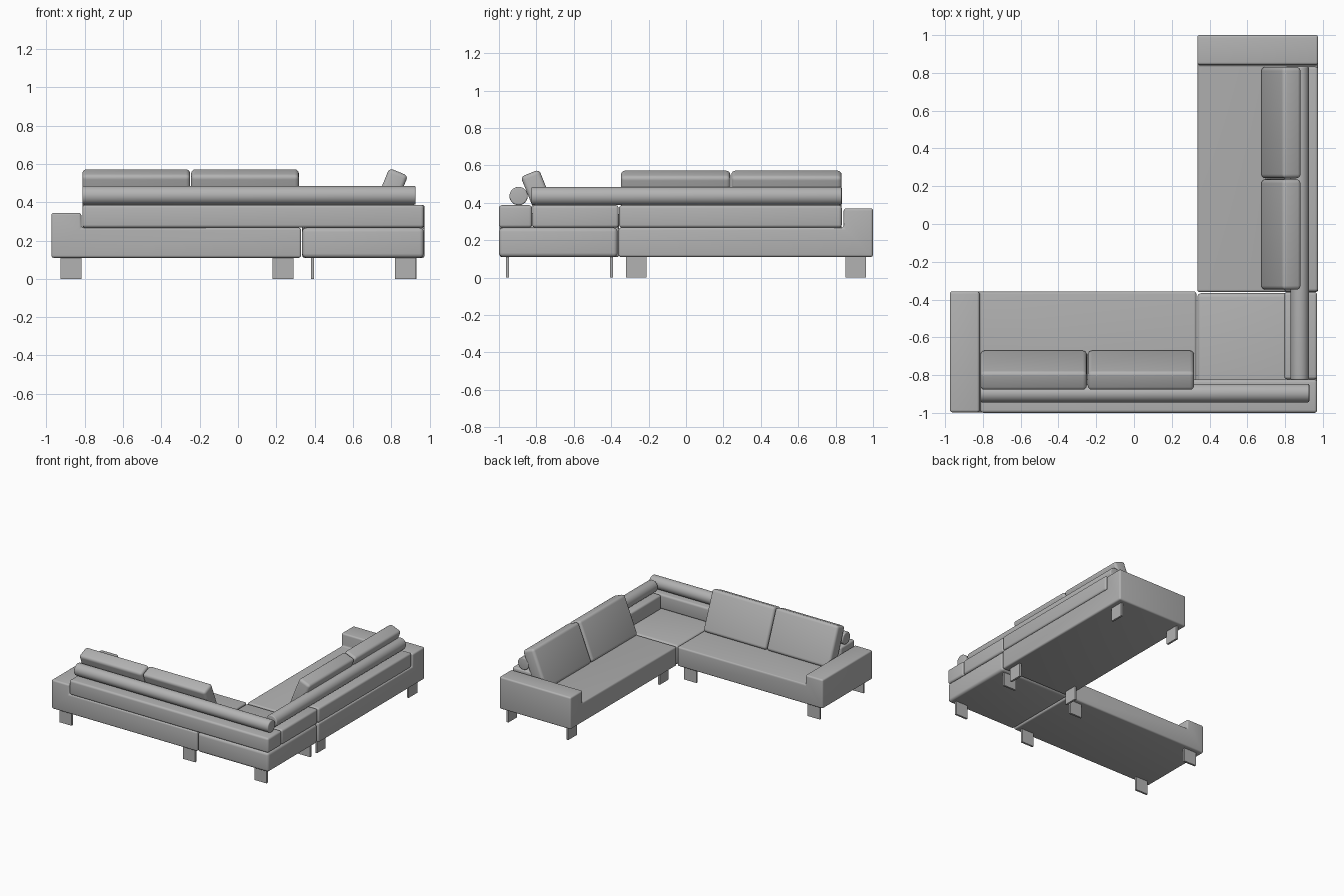
import bpy, bmesh, math
from mathutils import Matrix, Vector

if "Cube" in bpy.data.objects:
    bpy.data.objects.remove(bpy.data.objects["Cube"])

fabric = bpy.data.materials.new("grey fabric")
fabric.diffuse_color = (0.45, 0.45, 0.45, 1)
fabric.use_nodes = True
fabric.node_tree.nodes["Principled BSDF"].inputs["Base Color"].default_value = fabric.diffuse_color


def finish(name, bm, bevel=0.0, min_angle=60):
    """Round the sharp edges, then make a smooth-shaded object."""
    bmesh.ops.recalc_face_normals(bm, faces=bm.faces)
    if bevel:
        sharp = [e for e in bm.edges
                 if e.calc_face_angle(0) > math.radians(min_angle)]
        bmesh.ops.bevel(bm, geom=sharp, offset=bevel, segments=4,
                        profile=0.5, affect='EDGES', clamp_overlap=True)
    mesh = bpy.data.meshes.new(name)
    bm.to_mesh(mesh)
    bm.free()
    mesh.materials.append(fabric)
    ob = bpy.data.objects.new(name, mesh)
    bpy.context.collection.objects.link(ob)
    bpy.ops.object.select_all(action='DESELECT')
    ob.select_set(True)
    bpy.context.view_layer.objects.active = ob
    bpy.ops.object.shade_smooth_by_angle(angle=math.radians(35))
    return ob


def box(name, x, y, z, bevel=0.0, matrix=None):
    """Box from (min, max) ranges; matrix is applied afterwards."""
    bm = bmesh.new()
    size = [r[1] - r[0] for r in (x, y, z)]
    mid = Vector([(r[0] + r[1]) / 2 for r in (x, y, z)])
    bmesh.ops.create_cube(bm, size=1, matrix=Matrix.Translation(mid)
                          @ Matrix.Diagonal((*size, 1)))
    if matrix:
        bm.transform(matrix)
    return finish(name, bm, bevel)


def extrude_profile(name, points, vector, bevel):
    """Extrude a closed profile along a vector."""
    bm = bmesh.new()
    face = bm.faces.new([bm.verts.new(p) for p in points])
    geo = bmesh.ops.extrude_face_region(bm, geom=[face])["geom"]
    verts = [g for g in geo if isinstance(g, bmesh.types.BMVert)]
    bmesh.ops.translate(bm, verts=verts, vec=vector)
    return finish(name, bm, bevel)


def roll(name, start, end, radius):
    """Round bolster with softened ends."""
    a, b = Vector(start), Vector(end)
    rot = (b - a).to_track_quat('Z', 'Y').to_matrix().to_4x4()
    bm = bmesh.new()
    bmesh.ops.create_cone(bm, cap_ends=True, segments=32, radius1=radius,
                          radius2=radius, depth=(b - a).length,
                          matrix=Matrix.Translation((a + b) / 2) @ rot)
    return finish(name, bm, 0.008)


def l_profile(outer, arm, inner, arm_top):
    """Seat base with a raised arm at the outer end: (along, z) pairs."""
    return [(outer, 0.11), (inner, 0.11), (inner, 0.267),
            (arm, 0.267), (arm, arm_top), (outer, arm_top)]


# Seat bases, each in one piece with its arm, and the corner seat
extrude_profile("left_base_with_arm",
                [(u, -0.997, z) for u, z in l_profile(-0.975, -0.818, 0.33, 0.345)],
                (0, 0.64, 0), 0.013)
extrude_profile("right_base_with_arm",
                [(0.335, u, z) for u, z in l_profile(1.0, 0.843, -0.36, 0.37)],
                (0.64, 0, 0), 0.013)
box("corner_seat", (0.335, 0.97), (-1.0, -0.366), (0.11, 0.267), 0.022)

# Lower backrests
box("left_backrest", (-0.813, 0.97), (-1.0, -0.823), (0.267, 0.387), 0.016)
box("corner_backrest", (0.795, 0.97), (-0.822, -0.36), (0.267, 0.387), 0.016)
box("right_backrest", (0.795, 0.975), (-0.358, 0.833), (0.267, 0.387), 0.016)

# Round bolsters on the backrests
roll("left_bolster", (-0.813, -0.895, 0.436), (0.928, -0.895, 0.436), 0.049)
roll("right_bolster", (0.877, -0.826, 0.436), (0.877, 0.833, 0.436), 0.049)

# Tilted back cushions: local x is length, y thickness (front at 0), z height
TILT = math.radians(22)
left_place = Matrix.Translation((0, -0.664, 0.277)) @ Matrix.Rotation(TILT, 4, 'X')
right_place = (Matrix.Translation((0.668, 0, 0.277))
               @ Matrix.Rotation(-TILT, 4, 'Y') @ Matrix.Rotation(-math.pi / 2, 4, 'Z'))
# Right-hand cushions run along -y in local x
right_place = (Matrix.Translation((0.668, 0, 0.277))
               @ Matrix.Rotation(-math.pi / 2, 4, 'Z') @ Matrix.Rotation(-TILT, 4, 'X')
               @ Matrix.Diagonal((1, -1, 1, 1)))
for i, span in enumerate([(-0.813, -0.25), (-0.245, 0.318)]):
    box(f"left_cushion_{i + 1}", span, (-0.106, 0), (0, 0.325), 0.022, left_place)
for i, span in enumerate([(-0.832, -0.242), (-0.237, 0.348)]):
    box(f"right_cushion_{i + 1}", span, (-0.106, 0), (0, 0.325), 0.022, right_place)

# Thin plate legs
W, T = 0.055, 0.008
for i, (x, y) in enumerate([(x, y) for x in (-0.873, 0.235, 0.875)
                            for y in (-0.955, -0.398)]):
    box(f"front_row_leg_{i + 1}", (x - W, x + W), (y - T, y + T), (0, 0.115))
for i, (x, y) in enumerate([(x, y) for x in (0.39, 0.925) for y in (-0.265, 0.908)]):
    box(f"side_row_leg_{i + 1}", (x - T, x + T), (y - W, y + W), (0, 0.115))
